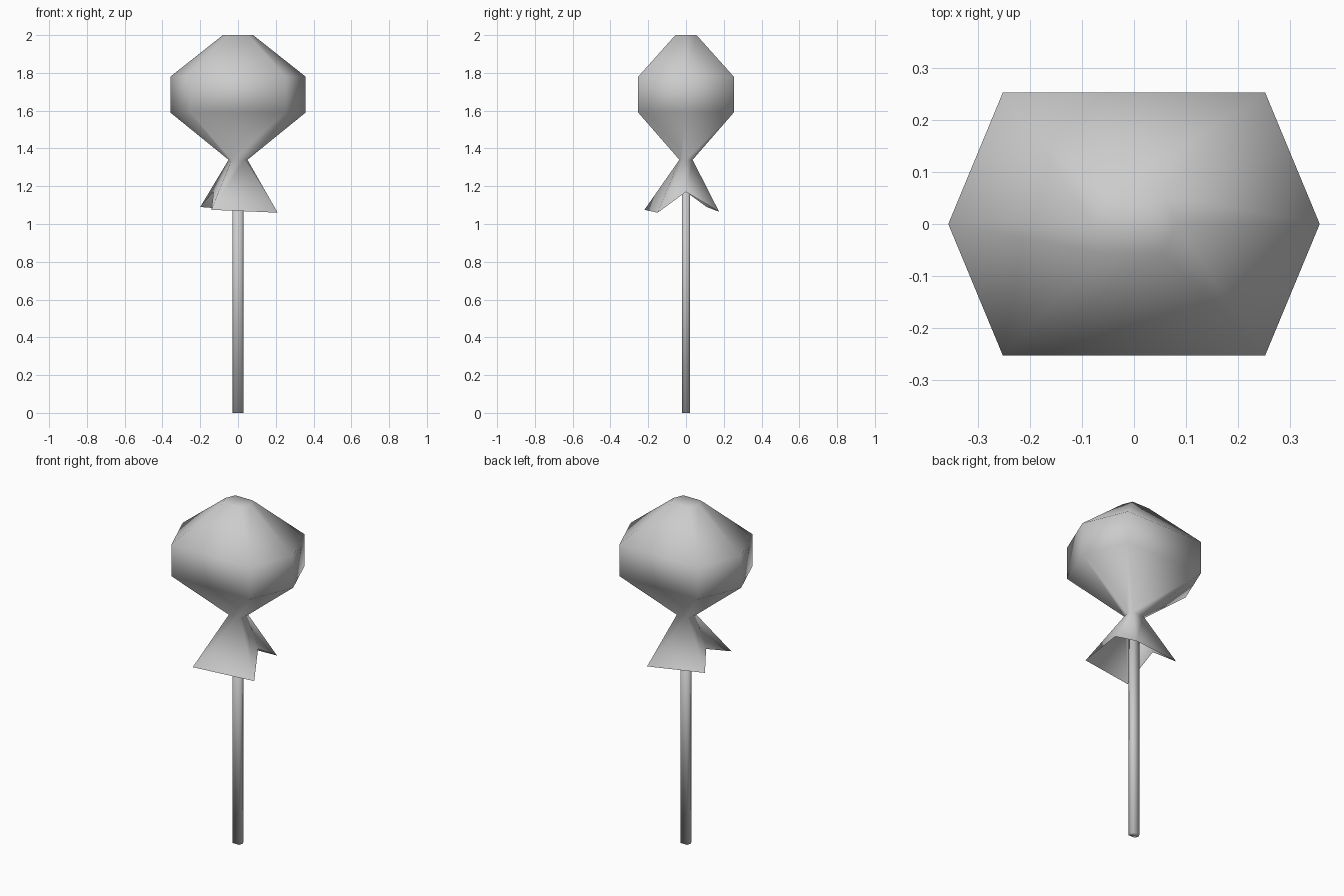
import bpy
import bmesh

cube = bpy.data.objects.get("Cube")
if cube:
    bpy.data.objects.remove(cube)

# One plain grey for the whole model
grey = bpy.data.materials.new("plain grey")
grey.use_nodes = True
colour = (0.6, 0.6, 0.6, 1)
grey.diffuse_color = colour
grey.node_tree.nodes["Principled BSDF"].inputs["Base Color"].default_value = colour


def hexagon(tip, side, z):
    """Six-sided ring: a tip on each end of x, flat at front and back."""
    return [(tip, 0, z), (side, side, z), (-side, side, z),
            (-tip, 0, z), (-side, -side, z), (side, -side, z)]


def loft(name, rings, cap_start=True, cap_end=True):
    """Skin a stack of rings, listed from the bottom up."""
    bm = bmesh.new()
    loops = [[bm.verts.new(p) for p in ring] for ring in rings]
    for low, high in zip(loops, loops[1:]):
        for i in range(len(low)):
            j = (i + 1) % len(low)
            bm.faces.new((low[i], low[j], high[j], high[i]))
    if cap_start:
        bm.faces.new(loops[0][::-1])
    if cap_end:
        bm.faces.new(loops[-1])
    for face in bm.faces:
        face.smooth = True
    mesh = bpy.data.meshes.new(name)
    bm.to_mesh(mesh)
    bm.free()
    mesh.materials.append(grey)
    obj = bpy.data.objects.new(name, mesh)
    bpy.context.collection.objects.link(obj)
    return obj


# Wrapped sweet: loose open hem, pinched neck, round body
hem = [(0.13, 0, 1.17), (0.13, 0.175, 1.065), (-0.2, 0.11, 1.09),
       (-0.13, 0, 1.17), (-0.14, -0.22, 1.075), (0.21, -0.15, 1.06)]
loft("wrapped_sweet", [
    hem,
    hexagon(0.05, 0.035, 1.34),
    hexagon(0.358, 0.253, 1.59),
    hexagon(0.358, 0.253, 1.78),
    hexagon(0.08, 0.056, 2.0),
], cap_start=False)

# Stick running up into the neck
loft("stick", [hexagon(0.03, 0.021, 0), hexagon(0.03, 0.021, 1.34)])
